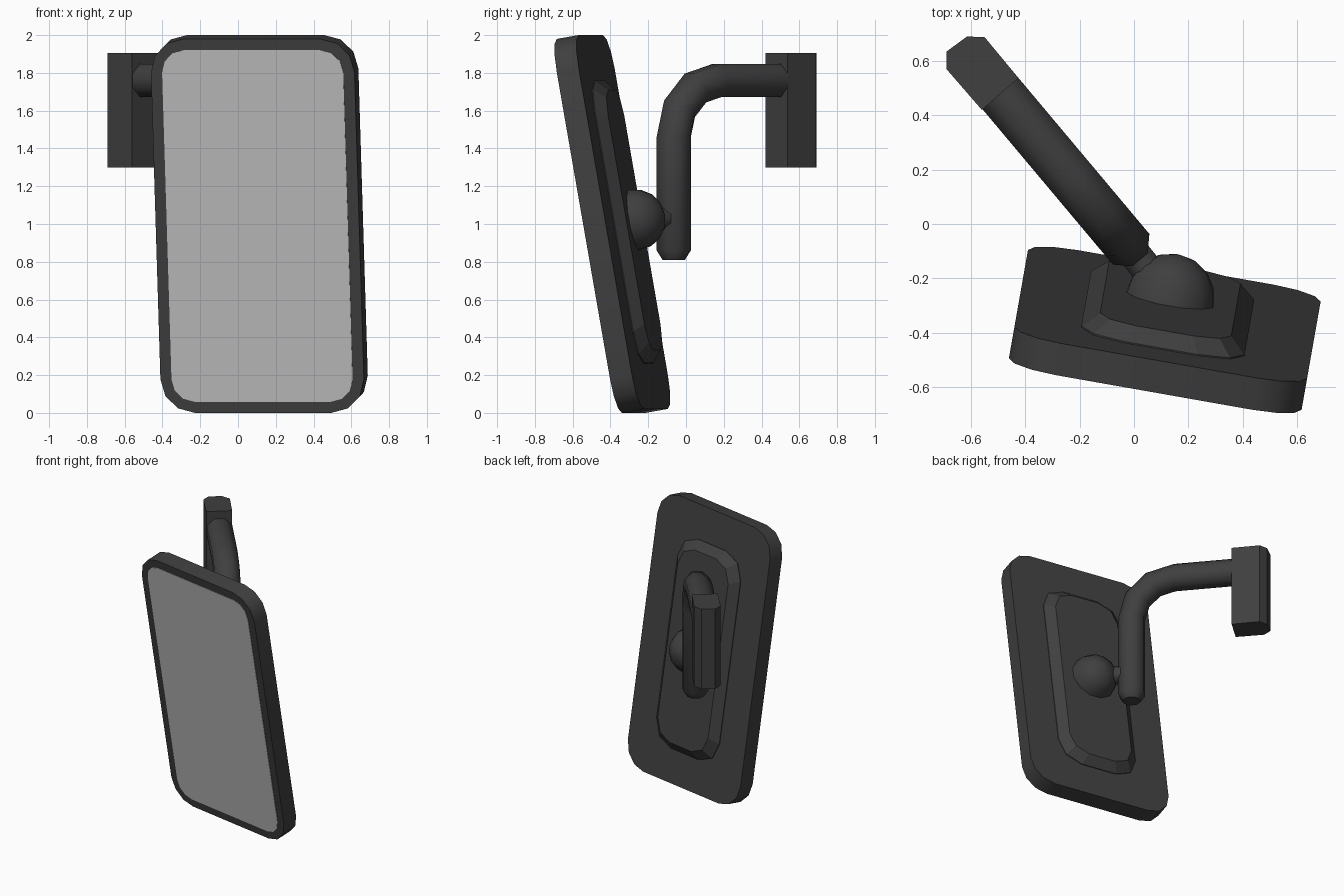
import bpy, bmesh, math
from mathutils import Vector, Matrix

if "Cube" in bpy.data.objects:
    bpy.data.objects.remove(bpy.data.objects["Cube"])


def material(name, v):
    m = bpy.data.materials.new(name)
    m.diffuse_color = (v, v, v, 1)
    m.use_nodes = True
    m.node_tree.nodes["Principled BSDF"].inputs["Base Color"].default_value = m.diffuse_color
    return m


DARK = material("dark_plastic", 0.05)
GLASS = material("mirror_grey", 0.54)

# Head frame: x = width, y = up, z = out of the back; origin on the front face
TILT = (Matrix.Translation((0.103, -0.448, 0.99))
        @ Matrix.Rotation(math.radians(-10), 4, 'Z')
        @ Matrix.Rotation(math.radians(10), 4, 'X')
        @ Matrix(((1, 0, 0, 0), (0, 0, 1, 0), (0, 1, 0, 0), (0, 0, 0, 1))))


def loft(name, rings, mat, matrix=Matrix(), smooth=None):
    """Skin a list of equal-length rings and cap both ends."""
    bm = bmesh.new()
    loops = [[bm.verts.new(matrix @ Vector(p)) for p in r] for r in rings]
    n = len(loops[0])
    for a, b in zip(loops, loops[1:]):
        for i in range(n):
            j = (i + 1) % n
            bm.faces.new((a[i], a[j], b[j], b[i]))
    bm.faces.new(loops[0])
    bm.faces.new(loops[-1])
    bmesh.ops.recalc_face_normals(bm, faces=bm.faces[:])
    me = bpy.data.meshes.new(name)
    bm.to_mesh(me)
    bm.free()
    me.materials.append(mat)
    ob = bpy.data.objects.new(name, me)
    bpy.context.collection.objects.link(ob)
    if smooth:
        bpy.ops.object.select_all(action='DESELECT')
        ob.select_set(True)
        bpy.context.view_layer.objects.active = ob
        bpy.ops.object.shade_smooth_by_angle(angle=math.radians(smooth))
    return ob


def rounded(w, h, r, z, segs=3):
    """Rounded rectangle of half size w, h at height z."""
    pts = []
    for k, (sx, sy) in enumerate(((1, 1), (-1, 1), (-1, -1), (1, -1))):
        for i in range(segs + 1):
            a = math.pi / 2 * (k + i / segs)
            pts.append((sx * (w - r) + r * math.cos(a),
                        sy * (h - r) + r * math.sin(a), z))
    return pts


def circle(c, u, v, r, n):
    return [c + r * (u * math.cos(a) + v * math.sin(a))
            for a in (2 * math.pi * (i + 0.5) / n for i in range(n))]


# Mirror head: housing, reflective plate, raised back panel
loft("mirror_housing", [rounded(0.547, 1.005, 0.18, z) for z in (0, 0.12)],
     DARK, TILT, 35)
loft("mirror_glass", [rounded(0.487, 0.945, 0.12, z) for z in (-0.003, 0.002)],
     GLASS, TILT)
loft("back_panel", [rounded(0.305, 0.76, 0.17, 0.115, 2),
                    rounded(0.305, 0.76, 0.17, 0.125, 2),
                    rounded(0.245, 0.70, 0.14, 0.18, 2)], DARK, TILT)

# Ball joint: dome sitting on the back panel
X, Y = Vector((1, 0, 0)), Vector((0, 1, 0))
dome = []
for i in range(5):
    a = math.radians(86 * i / 4)
    dome.append(circle(Vector((0, 0, 0.178 + 0.167 * math.sin(a))), X, Y,
                       0.167 * math.cos(a), 12))
loft("ball_joint", dome, DARK, TILT, 50)

# Bent arm: eight-sided tube swept along an L path
D = Vector((-0.643, 0.766, 0))
S = Vector((0.766, 0.643, 0))
UP = Vector((0, 0, 1))
BASE = Vector((-0.034, -0.065, 0))
R, TUBE = 0.30, 0.095
path = [(0, 0.81, 0, 0.65), (0, 0.86, 0, 1)]
for i in range(4):
    a = math.pi / 2 * i / 3
    path.append((R * (1 - math.cos(a)), 1.46 + R * math.sin(a), a, 1))
path.append((0.72, 1.76, math.pi / 2, 1))
rings = []
for d, z, a, k in path:
    side = D * math.cos(a) - UP * math.sin(a)
    rings.append(circle(BASE + D * d + UP * z, S, side, TUBE * k, 8))
loft("bent_arm", rings, DARK, smooth=50)

# Short neck between arm and ball
p, q = BASE + UP * 1.03, Vector((0.134, -0.273, 1.02))
side = (q - p).cross(UP).normalized()
loft("joint_neck", [circle(c, side, UP, 0.063, 8) for c in (p, q)],
     DARK, smooth=50)

# Mounting bracket: upright prism
outline = [(-0.69, 0.57), (-0.69, 0.635), (-0.615, 0.69), (-0.55, 0.688),
           (-0.425, 0.537), (-0.56, 0.42)]
loft("mounting_bracket", [[(x, y, z) for x, y in outline]
                          for z in (1.30, 1.905)], DARK)
